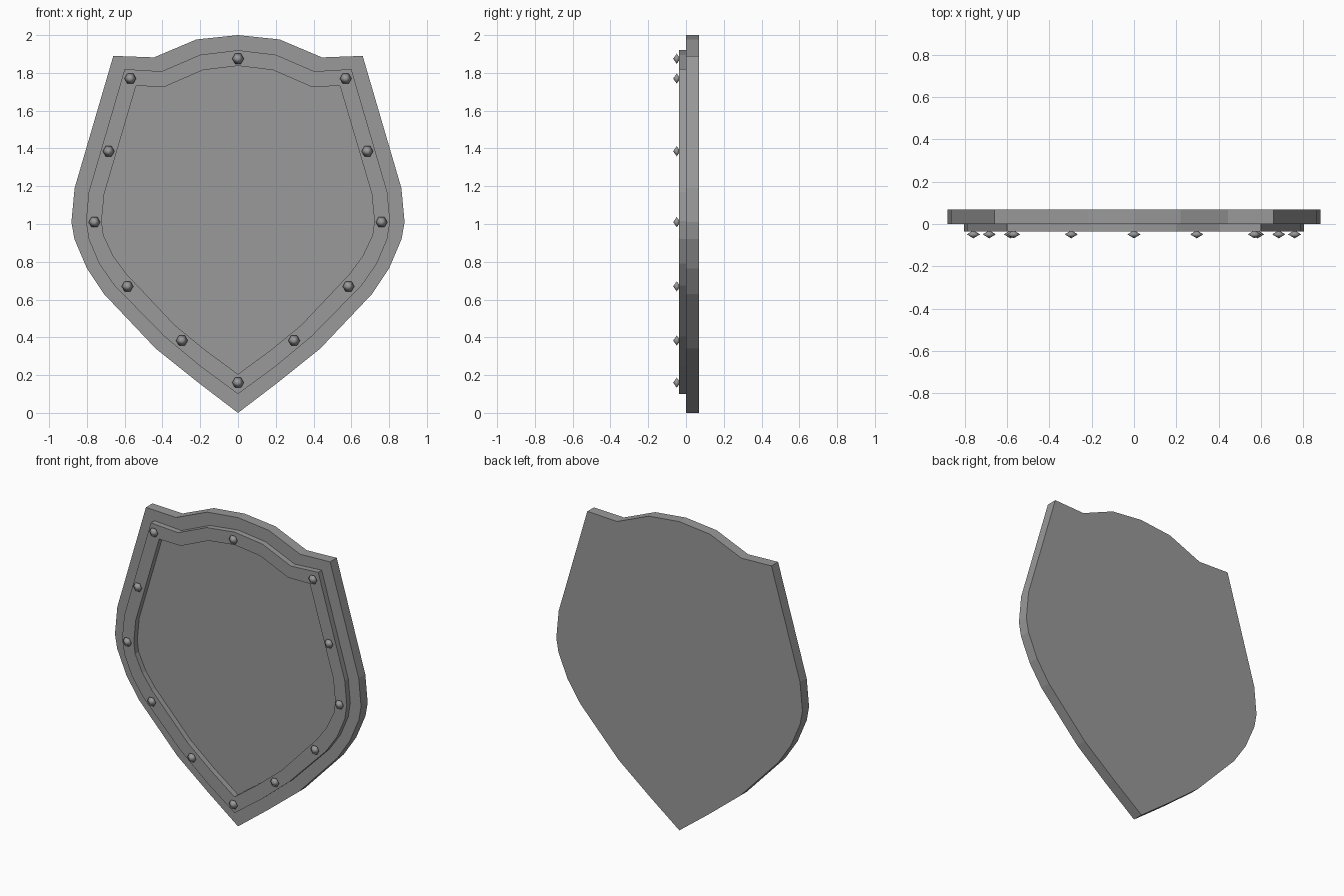
import bpy, bmesh
from math import cos, sin, radians

if "Cube" in bpy.data.objects:
    bpy.data.objects.remove(bpy.data.objects["Cube"])

# Right-half outlines (x, z), top centre to bottom tip
PLATE = [(0, 2.0), (.22, 1.977), (.445, 1.882), (.66, 1.89), (.865, 1.19), (.882, 1.01),
         (.866, .92), (.80, .765), (.71, .63), (.435, .34), (.21, .16), (0, 0)]
RIM_OUT = [(0, 1.92), (.20, 1.896), (.405, 1.808), (.60, 1.82), (.79, 1.17), (.805, 1.015),
           (.79, .92), (.735, .79), (.655, .675), (.39, .405), (.195, .243), (0, .10)]
RIM_IN = [(0, 1.837), (.185, 1.815), (.385, 1.728), (.54, 1.73), (.708, 1.16), (.722, 1.015),
          (.712, .94), (.66, .83), (.59, .735), (.335, .465), (.17, .33), (0, .205)]
STUDS = [(0, 1.875), (.57, 1.77), (.685, 1.385), (.76, 1.01), (.585, .67), (.297, .383), (0, .16)]

metal = bpy.data.materials.new("dark_grey")
metal.diffuse_color = (.32, .32, .32, 1)
metal.use_nodes = True
metal.node_tree.nodes["Principled BSDF"].inputs["Base Color"].default_value = metal.diffuse_color


def mirrored(half):
    return half + [(-x, z) for x, z in reversed(half) if x > 0]


def finish(name, bm, smooth=False):
    bmesh.ops.recalc_face_normals(bm, faces=bm.faces)
    for f in bm.faces:
        f.smooth = smooth
    mesh = bpy.data.meshes.new(name)
    bm.to_mesh(mesh)
    bm.free()
    mesh.materials.append(metal)
    obj = bpy.data.objects.new(name, mesh)
    bpy.context.collection.objects.link(obj)


def loop(bm, half, y):
    return [bm.verts.new((x, y, z)) for x, z in mirrored(half)]


def bridge(bm, a, b):
    n = len(a)
    for i in range(n):
        j = (i + 1) % n
        bm.faces.new((a[i], a[j], b[j], b[i]))


# Flat back plate
bm = bmesh.new()
front, back = loop(bm, PLATE, 0), loop(bm, PLATE, .068)
bm.faces.new(front)
bm.faces.new(back)
bridge(bm, front, back)
finish("back_plate", bm)

# Raised rim band
bm = bmesh.new()
rings = [loop(bm, RIM_OUT, 0), loop(bm, RIM_OUT, -.036),
         loop(bm, RIM_IN, -.036), loop(bm, RIM_IN, 0)]
for i in range(4):
    bridge(bm, rings[i], rings[(i + 1) % 4])
finish("rim_band", bm)

# Six-sided pointed studs, widest just above the rim
for i, (x, z) in enumerate(mirrored(STUDS)):
    bm = bmesh.new()
    ring = [bm.verts.new((x + .031 * cos(radians(a)), -.049, z + .031 * sin(radians(a))))
            for a in range(0, 360, 60)]
    for y in (-.068, -.03):
        tip = bm.verts.new((x, y, z))
        for j in range(6):
            bm.faces.new((ring[j], ring[(j + 1) % 6], tip))
    finish(f"stud_{i + 1}", bm, smooth=True)
